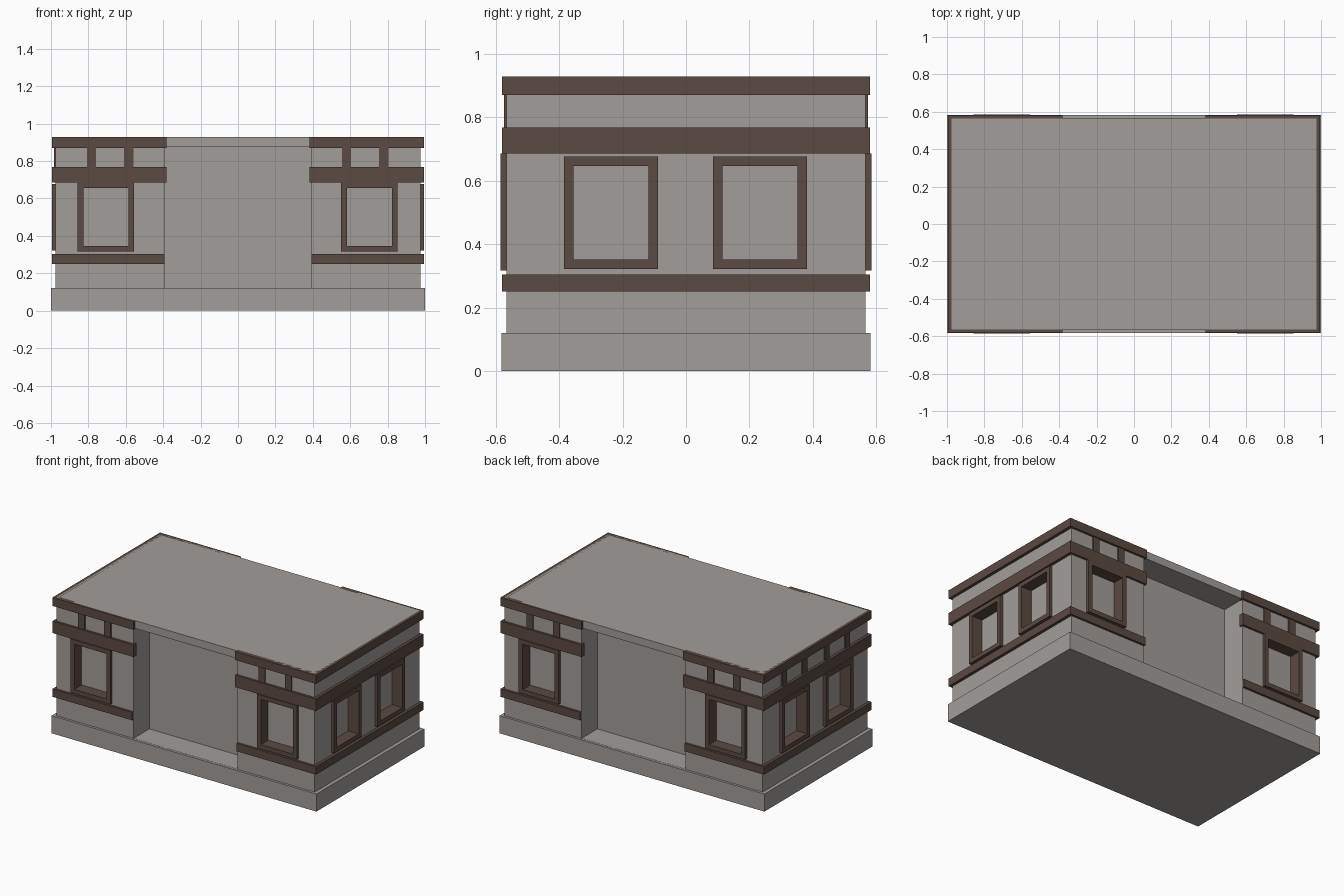
import bpy, bmesh
from mathutils import Vector

if "Cube" in bpy.data.objects:
    bpy.data.objects.remove(bpy.data.objects["Cube"])


def material(name, rgb):
    m = bpy.data.materials.new(name)
    m.diffuse_color = (*rgb, 1)
    m.use_nodes = True
    m.node_tree.nodes["Principled BSDF"].inputs["Base Color"].default_value = m.diffuse_color
    return m


STONE = material("grey stone", (0.36, 0.34, 0.32))
WOOD = material("dark brown wood", (0.105, 0.068, 0.055))


def boxes(name, spans, mat):
    """One object made of boxes given as (x0, x1, y0, y1, z0, z1)."""
    bm = bmesh.new()
    for x0, x1, y0, y1, z0, z1 in spans:
        vs = bmesh.ops.create_cube(bm, size=1)["verts"]
        for v in vs:
            v.co = Vector((x0 if v.co.x < 0 else x1,
                           y0 if v.co.y < 0 else y1,
                           z0 if v.co.z < 0 else z1))
    me = bpy.data.meshes.new(name)
    bm.to_mesh(me)
    bm.free()
    me.materials.append(mat)
    ob = bpy.data.objects.new(name, me)
    bpy.context.collection.objects.link(ob)
    return ob


def on_side(side, a0, a1, d0, d1, z0, z1):
    """Box on a side: a = position along it, d = distance out from the centre."""
    axis, sign = side
    lo, hi = sorted((sign * d0, sign * d1))
    return (a0, a1, lo, hi, z0, z1) if axis == "y" else (lo, hi, a0, a1, z0, z1)


SIDES = {"front": ("y", -1), "back": ("y", 1), "right": ("x", 1), "left": ("x", -1)}
WALL = {"y": 0.565, "x": 0.975}
PANE = {"y": 0.505, "x": 0.915}     # depth of the recessed panes
T = 0.03                            # frame thickness

# plinth
boxes("plinth", [(-1, 1, -0.582, 0.582, 0, 0.12)], STONE)

# walls, with door alcoves and window recesses cut in
walls = boxes("walls", [(-0.975, 0.975, -0.565, 0.565, 0.11, 0.928)], STONE)
cuts = []
for name, side in SIDES.items():
    ax = side[0]
    if ax == "y":
        cuts.append(on_side(side, -0.393, 0.393, 0.395, 0.7, 0.121, 0.875))
        windows, z0, z1 = ((-0.857, -0.555), (0.552, 0.854)), 0.317, 0.685
    else:
        windows, z0, z1 = ((-0.385, -0.088), (0.085, 0.382)), 0.322, 0.677
    d0, d1 = PANE[ax], WALL[ax] + 0.02
    frames = []
    for a0, a1 in windows:
        h = T / 2
        cuts.append(on_side(side, a0 + h, a1 - h, d0, 1.2, z0 + h, z1 - h))
        frames += [on_side(side, a0, a0 + T, d0, d1, z0, z1),
                   on_side(side, a1 - T, a1, d0, d1, z0, z1),
                   on_side(side, a0 + T, a1 - T, d0, d1, z0, z0 + T),
                   on_side(side, a0 + T, a1 - T, d0, d1, z1 - T, z1)]
    boxes(name + "_window_frames", frames, WOOD)

cutter = boxes("wall_cutter", cuts, STONE)
cutter.hide_render = True
mod = walls.modifiers.new("openings", "BOOLEAN")
mod.operation, mod.solver, mod.object = "DIFFERENCE", "EXACT", cutter
bpy.context.view_layer.objects.active = walls
bpy.ops.object.modifier_apply(modifier=mod.name)
bpy.data.objects.remove(cutter)

# horizontal timber bands around the building, broken at the alcoves
for name, z0, z1, end in (("lower_band", 0.25, 0.304, 0.393),
                          ("middle_band", 0.685, 0.767, 0.383),
                          ("top_band", 0.87, 0.928, 0.383)):
    parts = []
    for s in (-1, 1):
        xs = sorted((s * 0.96, s * 0.995))
        parts.append((*xs, -0.58, 0.58, z0, z1))
        xs = sorted((s * end, s * 0.96))
        for sy in (-1, 1):
            ys = sorted((sy * 0.55, sy * 0.58))
            parts.append((*xs, *ys, z0, z1))
    boxes(name, parts, WOOD)

# short posts between the upper bands
for name in ("front", "back", "left"):
    side = SIDES[name]
    ax = side[0]
    centres = (-0.783, -0.585, 0.58, 0.78) if ax == "y" else (-0.34, -0.12, 0.12, 0.34)
    boxes(name + "_short_posts",
          [on_side(side, c - 0.025, c + 0.025, WALL[ax] - 0.02, WALL[ax] + 0.008, 0.76, 0.875)
           for c in centres], WOOD)
